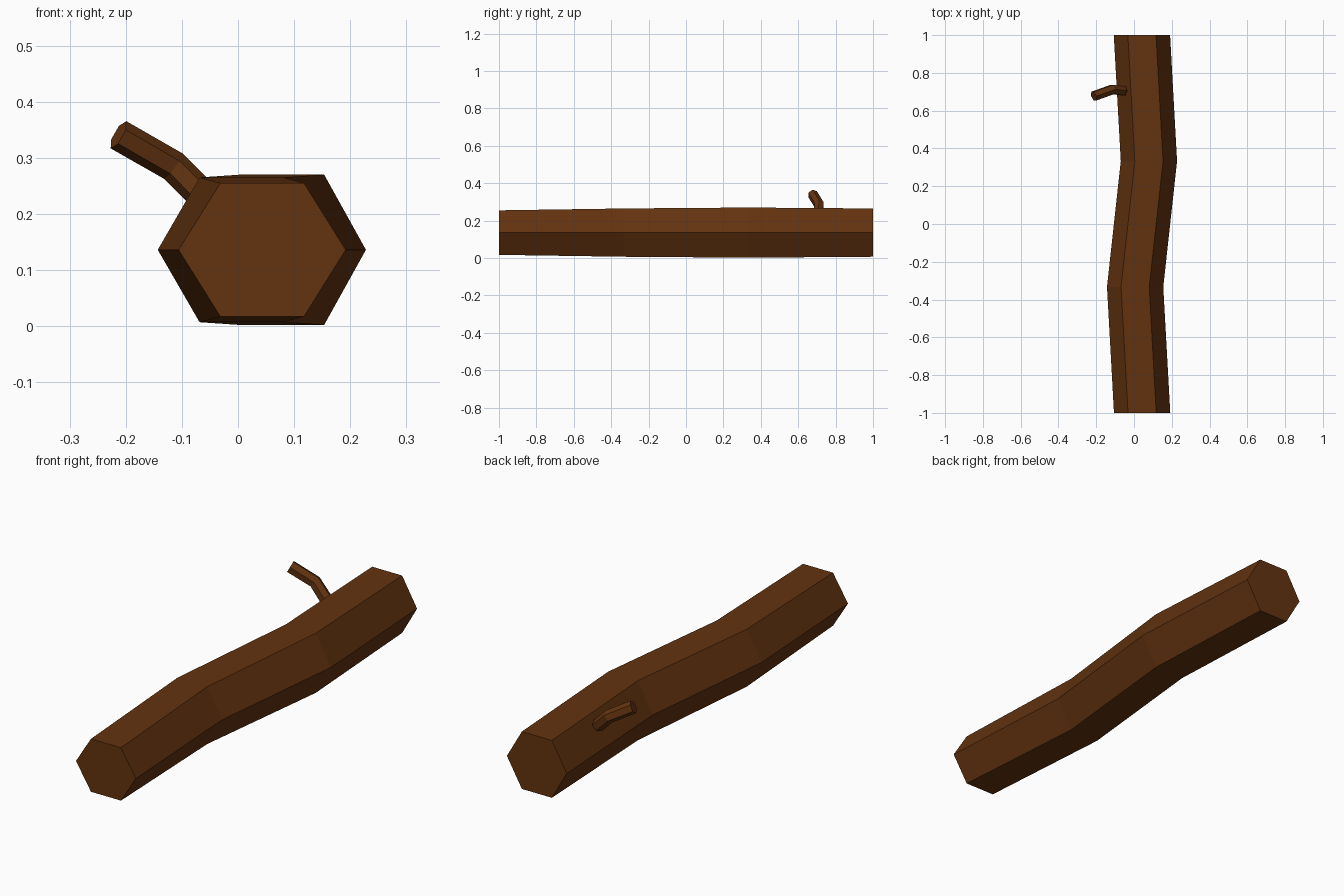
import bpy, bmesh
from math import cos, sin, pi
from mathutils import Vector

if "Cube" in bpy.data.objects:
    bpy.data.objects.remove(bpy.data.objects["Cube"])

bark = bpy.data.materials.new("bark")
bark.diffuse_color = (0.125, 0.033, 0.005, 1)
bark.use_nodes = True
bark.node_tree.nodes["Principled BSDF"].inputs["Base Color"].default_value = bark.diffuse_color
SIDES = 6


def ring(center, u, v):
    """Six points around a centre; u and v are the scaled cross-section axes."""
    c = Vector(center)
    return [c + u * cos(2 * pi * i / SIDES) + v * sin(2 * pi * i / SIDES)
            for i in range(SIDES)]


def loft(name, rings):
    """Skin consecutive rings with flat quads and cap both ends."""
    bm = bmesh.new()
    loops = [[bm.verts.new(p) for p in r] for r in rings]
    for a, b in zip(loops, loops[1:]):
        for i in range(SIDES):
            j = (i + 1) % SIDES
            bm.faces.new((a[i], a[j], b[j], b[i]))
    bm.faces.new(loops[0])
    bm.faces.new(loops[-1])
    bmesh.ops.recalc_face_normals(bm, faces=bm.faces)
    mesh = bpy.data.meshes.new(name)
    bm.to_mesh(mesh)
    bm.free()
    mesh.materials.append(bark)
    obj = bpy.data.objects.new(name, mesh)
    bpy.context.collection.objects.link(obj)


# Crooked log: y, centre x, half height of the hexagon
log = [(-1, 0.043, 0.119), (-0.333, 0.006, 0.129),
       (0.333, 0.079, 0.134), (1, 0.042, 0.129)]
loft("log", [ring((x, y, 0.136), Vector((0.149, 0, 0)),
                  Vector((0, 0, h / sin(pi / 3)))) for y, x, h in log])

# Bent twig growing from the upper left side
path = [Vector(p) for p in ((-0.055, 0.705, 0.225), (-0.115, 0.712, 0.285),
                            (-0.213, 0.677, 0.341))]
rings = []
for i, p in enumerate(path):
    t = (path[min(i + 1, 2)] - path[max(i - 1, 0)]).normalized()
    u = t.cross(Vector((0, 1, 0))).normalized()
    rings.append(ring(p, u * 0.028, t.cross(u) * 0.028))
loft("twig", rings)
